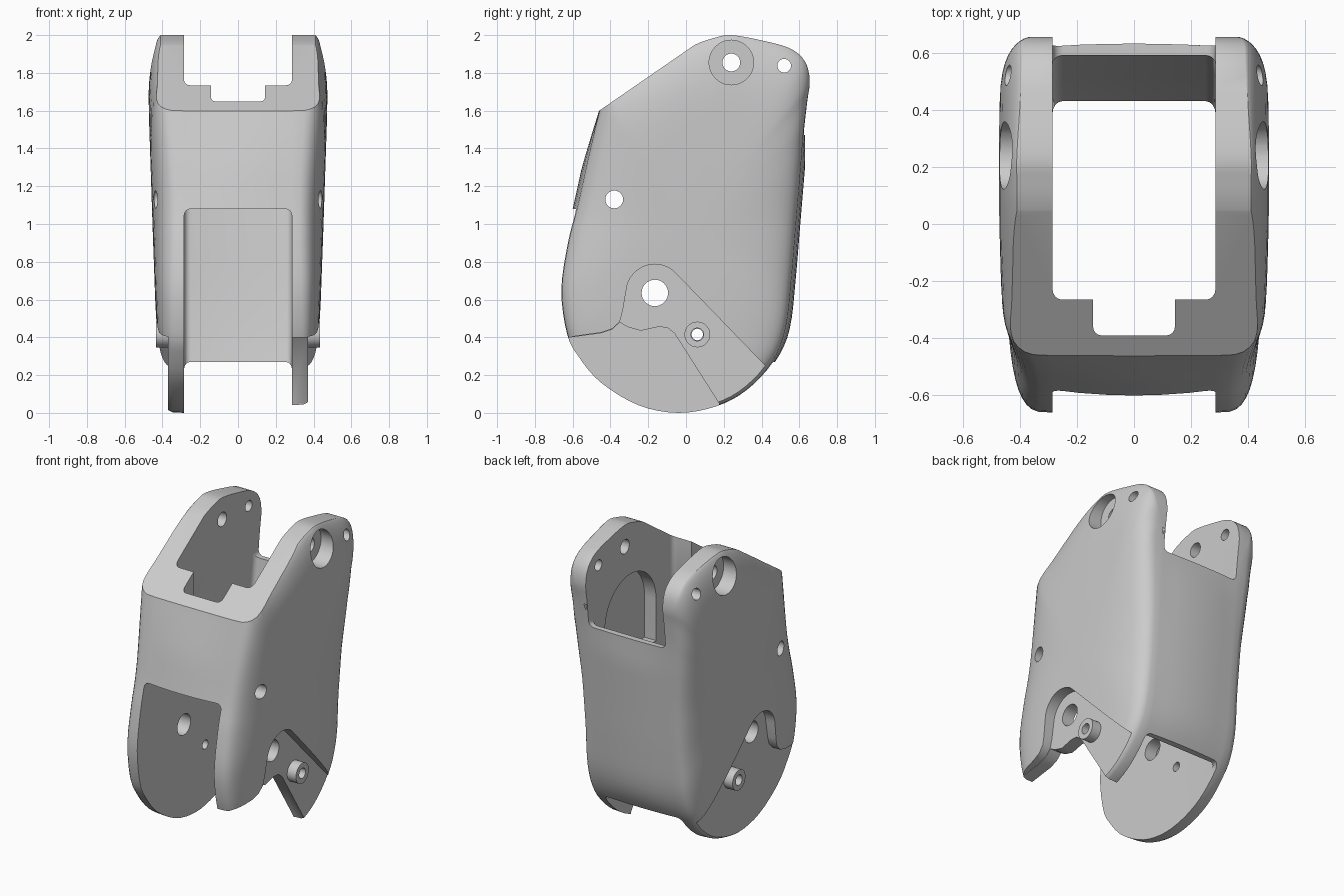
import bpy, bmesh
from math import sin, cos, pi, radians, hypot
from mathutils import Vector

if "Cube" in bpy.data.objects:
    bpy.data.objects.remove(bpy.data.objects["Cube"])


def new_object(name, bm):
    bmesh.ops.recalc_face_normals(bm, faces=bm.faces)
    me = bpy.data.meshes.new(name)
    bm.to_mesh(me)
    bm.free()
    ob = bpy.data.objects.new(name, me)
    bpy.context.collection.objects.link(ob)
    return ob


def prism(name, pts, x0, x1, bevel=0):
    """Side outline (y, z) extruded from x0 to x1, end edges optionally rounded."""
    bm = bmesh.new()
    a = [bm.verts.new((x0, y, z)) for y, z in pts]
    b = [bm.verts.new((x1, y, z)) for y, z in pts]
    caps = [bm.faces.new(a), bm.faces.new(b[::-1])]
    n = len(pts)
    for i in range(n):
        j = (i + 1) % n
        bm.faces.new((a[i], b[i], b[j], a[j]))
    bmesh.ops.recalc_face_normals(bm, faces=bm.faces)
    if bevel:
        edges = list({e for f in caps for e in f.edges})
        bmesh.ops.bevel(bm, geom=edges, offset=bevel, segments=4, profile=0.5, affect='EDGES')
    return new_object(name, bm)


def arc(y, z, r, a0, a1, n):
    return [(y + r * cos(radians(a0 + (a1 - a0) * i / n)),
             z + r * sin(radians(a0 + (a1 - a0) * i / n))) for i in range(n + 1)]


def circle(y, z, r, n=32):
    return arc(y, z, r, 0, 360, n)[:-1]


def cut(ob, cutter):
    cutter.hide_render = True
    m = ob.modifiers.new("cut", 'BOOLEAN')
    m.operation, m.object, m.solver = 'DIFFERENCE', cutter, 'EXACT'
    bpy.context.view_layer.objects.active = ob
    bpy.ops.object.modifier_apply(modifier=m.name)
    bpy.data.objects.remove(cutter)


def smooth(ob):
    bpy.ops.object.select_all(action='DESELECT')
    ob.select_set(True)
    bpy.context.view_layer.objects.active = ob
    bpy.ops.object.shade_smooth_by_angle(angle=radians(30))


# Side outline: y, z and the half width at which the rounded edge starts
E = .285
OUTLINE = [Vector(p) for p in [
    (-.465, 1.58, E), (-.43, 1.70, .29), (-.37, 1.765, .33), (-.27, 1.795, .38),
    (-.1, 1.868, .41), (.05, 1.95, .41), (.15, 1.985, .41), (.24, 2, .41),
    (.4, 1.972, .40), (.55, 1.93, .39), (.63, 1.86, .385), (.655, 1.76, .36),
    (.642, 1.65, .32), (.625, 1.5, E), (.61, 1.3, E), (.585, 1.0, E), (.56, .7, E),
    (.53, .45, E), (.46, .27, E), (.32, .12, E), (.16, .035, E), (-.04, 0, E),
    (-.25, .04, E), (-.45, .16, E), (-.57, .3, E), (-.63, .42, E), (-.66, .65, E),
    (-.625, .9, E), (-.58, 1.08, E), (-.52, 1.35, E)]]


def spline(pts, steps=4):
    out, n = [], len(pts)
    for i in range(n):
        p0, p1, p2, p3 = (pts[(i + k) % n] for k in (-1, 0, 1, 2))
        for s in range(steps):
            t = s / steps
            out.append(.5 * (2 * p1 + (p2 - p0) * t + (2 * p0 - 5 * p1 + 4 * p2 - p3) * t * t
                             + (3 * p1 - p0 - 3 * p2 + p3) * t ** 3))
    return out


def clamp(v):
    return max(0, min(1, v))


# Solid outer body: pillow-shaped sides joined by a slightly bowed rim
CY, CZ, RINGS = 0.0, .95, 12


def half_width(z):
    return .432 + .045 * clamp((z - .4) / 1.3)


def column(p):
    y, z, xe = p
    blend = clamp((xe - E) / .12)
    power = 5 * max(.6, hypot(y - CY, z - CZ)) + 2.5 * blend
    expo = (1 - blend) / power + .8 * blend
    side = []
    for i in range(1, RINGS + 1):
        s = sin(pi / 2 * i / RINGS) ** (2 / power)
        yy, zz = CY + (y - CY) * s, CZ + (z - CZ) * s
        side.append((xe + (half_width(zz) - xe) * max(0, 1 - s ** power) ** expo, yy, zz))
    bow = .02 * clamp((1.6 - z) / .3) * clamp((z - .1) / .3) * (1 if y > 0 else -1)
    rim = [(xe * k, y + bow * (1 - k * k), z) for k in (.67, .33, 0, -.33, -.67)]
    return side + rim + [(-x, a, b) for x, a, b in reversed(side)]


bm = bmesh.new()
cols = [[bm.verts.new(c) for c in column(p)] for p in spline(OUTLINE)]
poles = [bm.verts.new((s * half_width(CZ), CY, CZ)) for s in (1, -1)]
for i, a in enumerate(cols):
    b = cols[(i + 1) % len(cols)]
    bm.faces.new((poles[0], a[0], b[0]))
    bm.faces.new((poles[1], b[-1], a[-1]))
    for j in range(len(a) - 1):
        bm.faces.new((a[j], a[j + 1], b[j + 1], b[j]))
body = new_object("leg_housing", bm)

# Flat sloping top at the front
cut(body, prism("slope", [(-.9, 1.296), (.16, 2.027), (.16, 2.4), (-.9, 2.4)], -1, 1))
# Main cavity, front opening and rear notch between the ears
cut(body, prism("cavity", [
    (-.265, 2.3), (-.265, 1.32), (-.32, 1.21), (-.43, 1.12), (-.55, 1.08), (-.9, 1.08),
    (-.9, -.3), (.9, -.3), (.9, .27), (.43, .27), (.475, .5), (.51, .8), (.55, 1.15),
    (.59, 1.47), (.9, 1.47), (.9, 2.3)], -E, E, .035))
# Narrow front slot
cut(body, prism("slot", [(-.39, 2.3), (-.39, 1.0), (0, 1.0), (0, 2.3)], -.143, .143, .03))
# Arched pocket inside the right wall
cut(body, prism("pocket", arc(.18, 1.38, .27, 0, 180, 24) + [(-.09, 1.1), (.45, 1.1)], .2, .37))

# Recess around the lower pivot on both sides
PIVOT = (-.165, .635)
shoulder = [(-.9, .40), (-.63, .40), (-.45, .425), (-.39, .445), (-.35, .485), (-.335, .54)]
recess = shoulder + arc(*PIVOT, .152, 175, 45, 14) + [(.39, .28), (.67, -.006),
                                                     (.67, -.3), (-.9, -.3)]
for s in (1, -1):
    cut(body, prism("recess", recess, s * .37, s * .8))
# The right plate stops short of the lower disc
cut(body, prism("right_plate_cut", [
    (-.91, .397), (-.63, .397), (-.45, .422), (-.39, .442), (-.35, .48), (-.31, .455),
    (-.24, .435), (-.15, .455), (-.1, .452), (-.06, .42), (.175, .05), (.21, -.31),
    (-.91, -.31)], .2, .81))

# Counterbores in the ears, then all through holes
for s in (1, -1):
    cut(body, prism("counterbore", circle(.24, 1.855, .118, 40), s * .365, s * .8))
for y, z, r in [(.24, 1.855, .047), (.52, 1.838, .036), (-.38, 1.13, .047),
                (*PIVOT, .07), (.06, .415, .03)]:
    cut(body, prism("hole", circle(y, z, r), -1, 1))
smooth(body)

# Screw bosses on the recessed plates
for s, side in ((1, "right"), (-1, "left")):
    boss = prism(side + "_boss", circle(.06, .415, .068), s * .362, s * .435)
    cut(boss, prism("boss_hole", circle(.06, .415, .034), s * .3, s * .5))
    smooth(boss)
